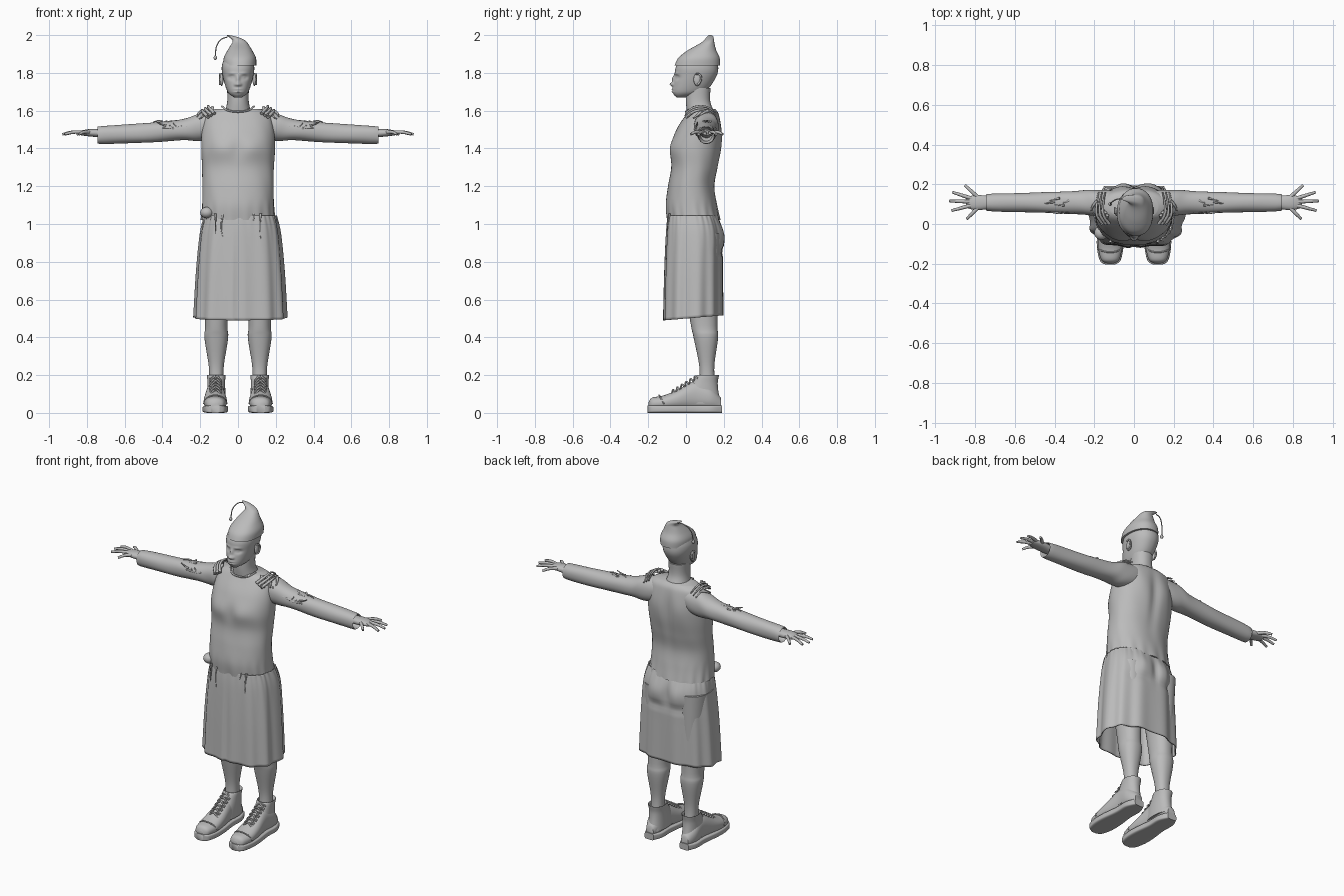
import bpy, bmesh, math, random
from mathutils import Vector

cube = bpy.data.objects.get("Cube")
if cube:
    bpy.data.objects.remove(cube, do_unlink=True)
random.seed(4)

shade = (.5, .5, .5, 1)
grey = bpy.data.materials.new("plain grey")
grey.use_nodes = True
grey.diffuse_color = shade
grey.node_tree.nodes["Principled BSDF"].inputs["Base Color"].default_value = shade


def finish(name, data, mirror):
    data.materials.append(grey)
    obj = bpy.data.objects.new(name, data)
    bpy.context.collection.objects.link(obj)
    if mirror:
        obj.modifiers.new("mirror", "MIRROR")
    return obj


def mesh_part(name, bm, mirror):
    mesh = bpy.data.meshes.new(name)
    bmesh.ops.recalc_face_normals(bm, faces=bm.faces)
    bm.to_mesh(mesh)
    bm.free()
    return finish(name, mesh, mirror)


def spline(before, start, end, after, t):
    tangent_in, tangent_out = (end - before) / 2, (after - start) / 2
    ease = t * t * (3 - 2 * t)
    return (start + (end - start) * ease + tangent_in * t * (1 - t)**2
            - tangent_out * t * t * (1 - t))


def superround(wave, power):
    return math.copysign(abs(wave)**(2 / power), wave)


def plain(angle, along):
    return 1


def upright(height):
    return 0


def loft(name, axis, sections, centre=upright, sides=48, steps=6, power=2.2,
         mirror=False, caps=True, ripple=plain):
    """Skin smooth rings; each section is (position, half width, low, high)."""
    last = len(sections) - 1
    rows = []
    for i in range(last):
        near = [sections[max(0, min(last, i + k))] for k in (-1, 0, 1, 2)]
        rows += [[spline(*values, s / steps) for values in zip(*near)] for s in range(steps)]
    rows.append(sections[last])
    bm = bmesh.new()
    rings = []
    for row, (position, half, low, high) in enumerate(rows):
        ring = []
        for k in range(sides):
            angle = math.tau * k / sides
            swell = ripple(angle, row / (len(rows) - 1))
            u = centre(position) + half * swell * superround(math.cos(angle), power)
            v = (low + high) / 2 + (high - low) / 2 * swell * superround(math.sin(angle), power)
            place = {"x": (position, u, v), "y": (u, position, v), "z": (u, v, position)}
            ring.append(bm.verts.new(place[axis]))
        rings.append(ring)
    for below, above in zip(rings, rings[1:]):
        for k in range(sides):
            bm.faces.new((below[k - 1], below[k], above[k], above[k - 1]))
    if caps:
        bm.faces.new(rings[0])
        bm.faces.new(rings[-1])
    obj = mesh_part(name, bm, mirror)
    bpy.ops.object.select_all(action="DESELECT")
    bpy.context.view_layer.objects.active = obj
    obj.select_set(True)
    bpy.ops.object.shade_smooth_by_angle(angle=math.radians(50))
    return obj


def sculpt(obj, brushes, front=True):
    """Push the front or back along y; a brush is (x, z, width, height, push)."""
    middle = .05
    for vert in obj.data.vertices:
        depth = vert.co.y - middle
        if (depth < 0) != front:
            continue
        for x, z, width, height, push in brushes.values():
            across = (abs(vert.co.x) - x) / width
            up = (vert.co.z - z) / height
            vert.co.y += min(1, abs(depth) / middle) * push * math.exp(-across**2 - up**2)


def tubes(name, paths, radius, mirror=False, taper=1):
    curve = bpy.data.curves.new(name, "CURVE")
    curve.dimensions = "3D"
    curve.bevel_depth, curve.bevel_resolution, curve.resolution_u = radius, 3, 6
    curve.use_fill_caps = True
    for path in paths:
        points = curve.splines.new("BEZIER").bezier_points
        points.add(len(path) - 1)
        for i, (point, place) in enumerate(zip(points, path)):
            point.co = place
            point.handle_left_type = point.handle_right_type = "AUTO"
            point.radius = 1 + (taper - 1) * i / (len(path) - 1)
    return finish(name, curve, mirror)


def ball(name, centre, size, mirror=False):
    bm = bmesh.new()
    bmesh.ops.create_uvsphere(bm, u_segments=20, v_segments=12, radius=1)
    for vert in bm.verts:
        vert.co = Vector(centre) + vert.co * Vector(size)
    mesh_part(name, bm, mirror).data.shade_smooth()


# Head with modelled face, neck and ears
head = loft("head", "z", [(1.67, .02, -.05, 0), (1.7, .055, -.07, .1), (1.78, .08, -.06, .16),
                          (1.84, .085, -.05, .17), (1.9, .06, 0, .15)], sides=96, steps=14)
sculpt(head, {
    "eye socket": (.035, 1.776, .017, .011, .013),
    "eyelid": (.033, 1.776, .01, .006, -.007),
    "brow": (.03, 1.797, .02, .007, -.004),
    "nose bridge": (0, 1.77, .009, .02, -.012),
    "nose tip": (0, 1.74, .012, .01, -.02),
    "nostril": (.014, 1.738, .007, .006, -.008),
    "upper lip": (0, 1.713, .02, .005, -.008),
    "mouth": (0, 1.706, .02, .003, .005),
    "lower lip": (0, 1.7, .02, .005, -.008)})
loft("neck", "z", [(1.56, .08, .01, .17), (1.64, .058, 0, .13), (1.72, .058, 0, .13)])
ball("ears", (.087, .06, 1.765), (.01, .02, .034), True)
ear_rim = [(.095, .06 + .02 * math.cos(t), 1.767 + .03 * math.sin(t)) for t in (-1.5, 0, 1, 2)]
tubes("ear_rims", [ear_rim], .005, True)


# Pointed cap with a dangling cord
def cap_lean(height):
    return .01 - 40 * max(0, height - 1.96)**2


def cap_creases(angle, along):
    return 1 + along * math.sin(6 * angle) / 80


loft("cap", "z", [(1.84, .087, -.06, .18), (1.88, .085, -.04, .178), (1.92, .065, .01, .16),
                  (1.96, .04, .08, .15), (1.99, .023, .11, .145), (2, .006, .12, .135)],
     cap_lean, ripple=cap_creases)
cord_end = (-.12, .1, 1.88)
tubes("cap_cord", [[(-.055, .128, 1.99), (-.085, .125, 1.98), (-.112, .11, 1.945), cord_end]], .003)
ball("cord_bead", cord_end, (.009, .009, .012))


# Loose top with a gathered hem
def hem_gathers(angle, along):
    return 1 + max(0, 1 - 5 * along) * math.sin(17 * angle) / 50 + math.sin(9 * angle + 14 * along) / 250


top = loft("top", "z", [(1.02, .195, -.1, .18), (1.1, .19, -.107, .165), (1.2, .188, -.095, .152),
                        (1.3, .19, -.079, .17), (1.4, .195, -.084, .188), (1.5, .19, -.05, .188),
                        (1.58, .17, 0, .175), (1.61, .12, .02, .155)],
           sides=96, ripple=hem_gathers)
sculpt(top, {"chest": (.085, 1.41, .06, .05, -.008), "breastbone": (0, 1.39, .035, .05, .008)})
sculpt(top, {"spine": (0, 1.4, .03, .16, -.012), "shoulder blade": (.09, 1.47, .06, .07, .006)}, front=False)
neckline = [(.085 * math.sin(t), .06 - .06 * math.cos(t), 1.625 - .03 * math.cos(t)) for t in (-1.5, -.7, 0, .7, 1.5)]
tubes("neckline", [neckline], .005)


# Sleeves, turned in at the cuffs
def arm_line(reach):
    return .108


def sleeve_creases(angle, along):
    return 1 + math.sin(3 * angle + 25 * along) / 70


loft("sleeves", "x", [(.1, .06, 1.45, 1.6), (.2, .065, 1.44, 1.587), (.3, .058, 1.443, 1.553),
                      (.5, .05, 1.43, 1.533), (.735, .043, 1.425, 1.517), (.7, .03, 1.44, 1.504)],
      arm_line, mirror=True, ripple=sleeve_creases)


# Torn cloth folds on shoulders, sleeves and waist
def fold(start, reach):
    start, reach = Vector(start), Vector(reach)
    bend = Vector((random.uniform(-.01, .01), 0, random.uniform(-.01, .01)))
    return [start, start + reach / 2 + bend, start + reach]


def across_shoulder(x, drop):
    return [(x - .03, 0, 1.585 - drop), (x, .05, 1.618 - drop), (x, .1, 1.622 - drop), (x - .01, .16, 1.59 - drop)]


tubes("shoulder_folds", [across_shoulder(.155 + k / 60, k / 100) for k in range(3)]
      + [fold((.135 + k / 100, .045 + k / 70, 1.618 - k / 250), (.03, -.05, random.uniform(-.05, -.03)))
         for k in range(6)], .009, True, .4)
tubes("sleeve_folds", [fold((.27 + k / 45, .056, random.uniform(1.49, 1.525)), (.05, .004, random.uniform(-.015, .025)))
                       for k in range(6)]
      + [fold((.3 + k / 40, random.uniform(.08, .13), 1.545), (.05, random.uniform(-.02, .02), -.006))
         for k in range(5)], .006, True, .4)
tubes("waist_folds", [fold((k / 25, -.088, 1.055), (0, -.012, random.uniform(-.14, -.04)))
                      for k in range(-3, 4)], .006, taper=.2)
ball("waist_knot", (-.165, -.045, 1.06), (.035, .035, .03))


# Pleated skirt, open below and hanging lower in front
def skirt_line(height):
    return .012


def pleats(angle, along):
    gathers = (1 - along)**4 * math.sin(31 * angle) / 70
    return 1 + (.008 + along / 45) * math.sin(11 * angle + .6) + math.sin(5 * angle) / 80 + gathers


skirt = loft("skirt", "z", [(1.045, .19, -.098, .165), (.95, .212, -.107, .192),
                            (.75, .23, -.115, .194), (.5, .243, -.12, .195)],
             skirt_line, sides=144, steps=10, power=2.5, caps=False, ripple=pleats)
sculpt(skirt, {"seat": (.075, .93, .06, .06, .012), "seat crease": (0, .92, .02, .07, -.012),
               "seat fold": (.08, .85, .08, .02, -.01)}, front=False)
sculpt(skirt, {"centre pleat": (0, .6, .012, .3, .014)})
for vert in skirt.data.vertices:
    vert.co.z += vert.co.y * max(0, 1 - vert.co.z) / 6
cloth = skirt.modifiers.new("cloth", "SOLIDIFY")
cloth.thickness = .006


# Legs
def leg_line(height):
    return .115


loft("legs", "z", [(.15, .038, .07, .155), (.25, .04, .07, .15), (.4, .063, .04, .17),
                   (.5, .06, .02, .166), (.95, .09, -.05, .18)], leg_line, mirror=True)

# Hands with fingers fanned from the middle of the palm
loft("palms", "x", [(.69, .027, 1.455, 1.502), (.79, .038, 1.464, 1.502), (.845, .026, 1.472, 1.49)],
     arm_line, sides=24, mirror=True)
fingers = []
for degrees in (43, 18, 2, -15, -46):
    angle = math.radians(degrees)
    length = .17 * math.cos(angle)
    fingers.append([(.76 + reach * math.cos(angle), .11 + reach * math.sin(angle), height)
                    for reach, height in ((.03, 1.484), (length * .7, 1.486), (length, 1.475))])
tubes("fingers", fingers, .011, True, .6)


# High canvas shoes
def foot_line(position):
    return .12


outline = [(-.198, .018, .055), (-.18, .045, .08), (-.12, .06, .092), (-.05, .06, .12),
           (.05, .048, .168), (.13, .048, .14), (.185, .025, .08)]
loft("shoe_uppers", "y", [(y, half, .015, height) for y, half, height in outline], foot_line, mirror=True)
loft("shoe_soles", "y", [(y * 1.03, half + .006, 0, .04) for y, half, height in outline],
     foot_line, power=5, mirror=True)
loft("shoe_collars", "z", [(.05, .049, -.01, .184), (.11, .048, 0, .172), (.16, .047, .03, .168),
                           (.2, .048, .058, .174), (.18, .04, .07, .162)], leg_line, mirror=True)
laces = []
for k in range(6):
    y, z = k / 43 - .075, .115 + k / 69
    for side in (-.032, .032):
        laces.append([(.118 - side, y, z - .016), (.118, y + .006, z + .006), (.118 + side, y + .02, z - .004)])
tubes("shoe_laces", laces, .0045, True)
toe_seam = [(.12 + .062 * math.sin(t), -.115 - .027 * math.cos(t), .045 + .048 * math.cos(t)) for t in (-1.5, -.7, 0, .7, 1.5)]
tubes("toe_seams", [toe_seam], .004, True)
